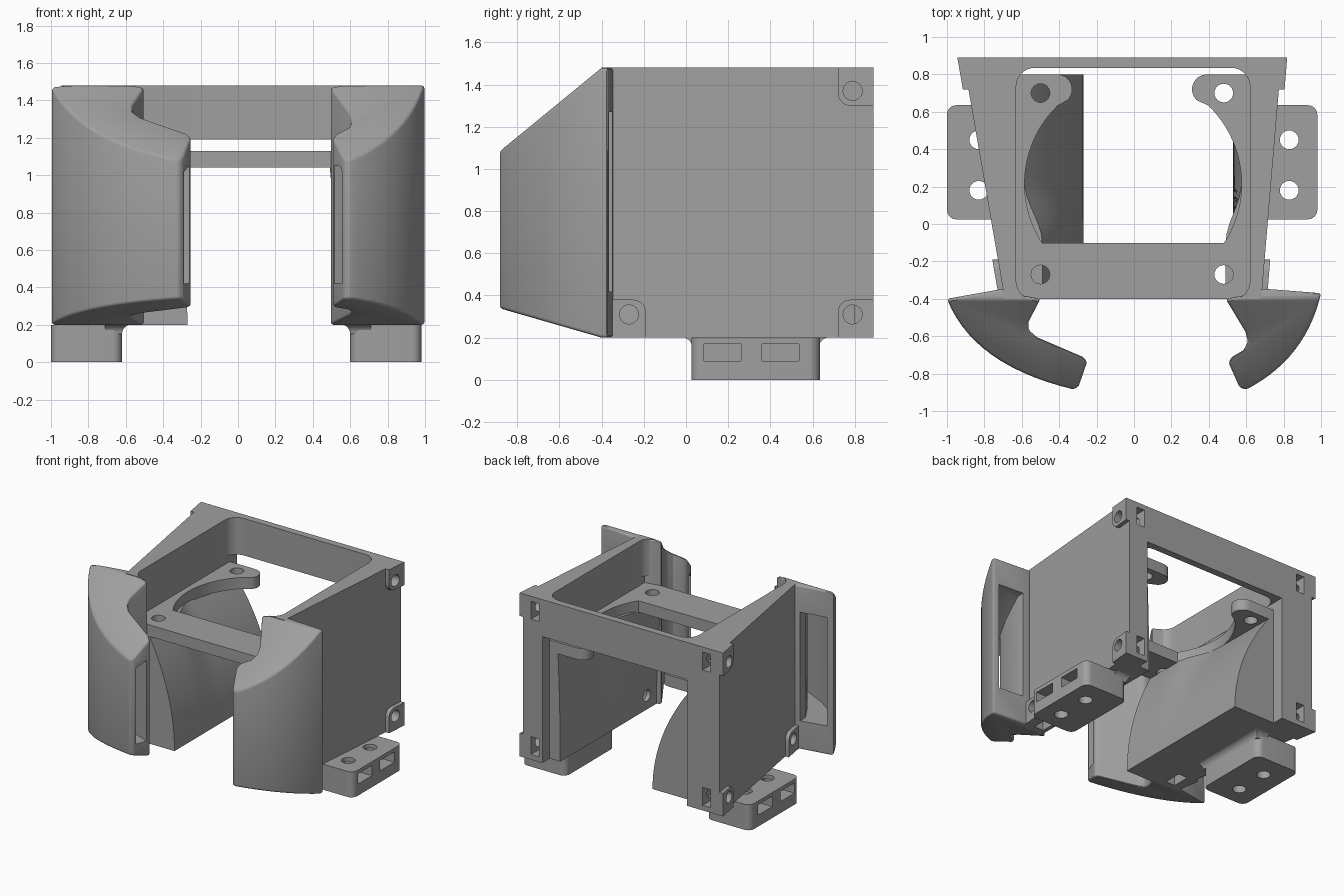
import bpy, bmesh, math
from mathutils import Vector, Matrix

if "Cube" in bpy.data.objects:
    bpy.data.objects.remove(bpy.data.objects["Cube"])

grey = bpy.data.materials.new("plain grey")
grey.diffuse_color = (0.35, 0.35, 0.35, 1)
grey.use_nodes = True
grey.node_tree.nodes["Principled BSDF"].inputs["Base Color"].default_value = grey.diffuse_color


def finish(name, bm):
    bmesh.ops.recalc_face_normals(bm, faces=bm.faces)
    me = bpy.data.meshes.new(name)
    bm.to_mesh(me)
    bm.free()
    me.materials.append(grey)
    ob = bpy.data.objects.new(name, me)
    bpy.context.collection.objects.link(ob)
    return ob


def prism(name, pts, zb, zt, crease=None, warp=None):
    """Extrude a plan outline; zb and zt may be functions of y."""
    bm = bmesh.new()
    face = bm.faces.new([bm.verts.new((x, y, 0)) for x, y in pts])
    new = bmesh.ops.extrude_face_region(bm, geom=[face])["geom"]
    for v in new:
        if isinstance(v, bmesh.types.BMVert):
            v.co.z = 1
    if crease is not None:
        bmesh.ops.bisect_plane(bm, geom=bm.verts[:] + bm.edges[:] + bm.faces[:], dist=1e-4,
                               plane_co=(0, crease, 0), plane_no=(0, 1, 0))
    for v in bm.verts:
        f = zt if v.co.z > 0.5 else zb
        v.co.z = f(v.co.y) if callable(f) else f
        if warp:
            v.co = warp(v.co)
    return finish(name, bm)


def box(name, x0, x1, y0, y1, z0, z1):
    return prism(name, [(x0, y0), (x1, y0), (x1, y1), (x0, y1)], z0, z1)


def arc(cx, cy, r, a0, a1, n=8):
    return [(cx + r * math.cos(math.radians(a0 + (a1 - a0) * i / n)),
             cy + r * math.sin(math.radians(a0 + (a1 - a0) * i / n))) for i in range(n + 1)]


def round_rect(x0, x1, y0, y1, r):
    return (arc(x1 - r, y1 - r, r, 0, 90) + arc(x0 + r, y1 - r, r, 90, 180)
            + arc(x0 + r, y0 + r, r, 180, 270) + arc(x1 - r, y0 + r, r, 270, 360))


def bezier(a, c, b, n=14):
    a, b, c = Vector(a), Vector(b), Vector(c)
    return [tuple(a * (1 - t) ** 2 + c * 2 * t * (1 - t) + b * t * t)
            for t in [i / n for i in range(n + 1)]]


def apply(ob, mod):
    bpy.context.view_layer.objects.active = ob
    bpy.ops.object.modifier_apply(modifier=mod.name)


def cut(targets, cutters):
    for c in cutters:
        for ob in targets:
            m = ob.modifiers.new("cut", "BOOLEAN")
            m.operation, m.solver, m.object = "DIFFERENCE", "EXACT", c
            apply(ob, m)
        bpy.data.objects.remove(c)


def hole(x, y, z0, z1, r=0.05):
    return prism("cutter", arc(x, y, r, 0, 345, 23), z0, z1)


def wall_x(s, y):
    return 0.685 + (y + 0.35) * 0.084 if s > 0 else -0.70 - (y + 0.35) * 0.173


# main frame: tapered side walls joined by the back beam
frame = prism("frame", [(-0.9145, 0.89), (0.789, 0.89), (0.685, -0.35), (0.68, -0.4),
                        (-0.69, -0.4), (-0.70, -0.35)], 0.2, 1.48)
cut([frame], [prism("cutter", round_rect(-0.63, 0.62, -0.405, 0.835, 0.1), 1.1, 1.6),
              box("cutter", -0.632, 0.622, -0.6, 1.0, 0.1, 1.19)])

# fan shelf with round opening, front bar and two rear tabs
shelf_pts = ([(-0.64, -0.4), (0.63, -0.4), (0.63, 0.8)] + arc(0.39, 0.72, 0.08, 90, 225)
             + arc(-0.005, 0.215, 0.58, 46, -33, 24) + arc(-0.005, 0.215, 0.58, 213, 134, 24)
             + arc(-0.41, 0.72, 0.08, -45, 90) + [(-0.64, 0.8)])
shelf = prism("fan_shelf", shelf_pts, 1.04, 1.13)
cut([shelf], [hole(x, y, 0.9, 1.3) for x in (-0.5, 0.48) for y in (0.7, -0.27)])


# flared ducts below the shelf, lofted along y
def duct(name, x_wall, x_low, tops):
    bm = bmesh.new()
    rings, n, m = [], 14, 24
    for j in range(m + 1):
        y = -0.4 + 1.2 * j / m
        u = min(max((y + 0.1) / 0.32, 0), 1)
        v = min(max((y - 0.22) / 0.58, 0), 1)
        u, v = u * u * (3 - 2 * u), v * v * (3 - 2 * v)
        top = tops[0] + (tops[1] - tops[0]) * u + (tops[2] - tops[1]) * v
        sec = [(x_wall, 0.2)]
        for i in range(n + 1):
            t = i / n
            sec.append((x_low + (top - x_low) * t * t, 0.2 + 0.85 * t))
        sec.append((x_wall, 1.05))
        rings.append([bm.verts.new((x, y, z)) for x, z in sec])
    k = len(rings[0])
    for a, b in zip(rings, rings[1:]):
        for i in range(k):
            bm.faces.new((a[i], a[(i + 1) % k], b[(i + 1) % k], b[i]))
    bm.faces.new(rings[0])
    bm.faces.new(rings[-1])
    return finish(name, bm)


duct_left = duct("duct_left", -0.65, -0.27, (-0.49, -0.585, -0.59))
duct_right = duct("duct_right", 0.64, 0.53, (0.49, 0.575, 0.55))

for s, side in ((-1, "left"), (1, "right")):
    # screw bosses with one rounded corner, following the wall taper
    for label, y0, y1, z0, z1, dz in (("back_top", 0.72, 0.89, 1.3, 1.48, 1),
                                      ("back_low", 0.72, 0.89, 0.38, 0.2, -1),
                                      ("front_low", -0.19, -0.36, 0.38, 0.2, -1)):
        dy, r = (1 if y1 > y0 else -1), 0.06
        rim = [(y0 + dy * (r - r * math.cos(a)), z0 + dz * (r - r * math.sin(a)))
               for a in [math.pi / 2 * i / 6 for i in range(7)]]
        boss = prism("boss_%s_%s" % (label, side), rim + [(y1, z0), (y1, z1), (y0, z1)],
                     -0.02, 0.03, warp=lambda c: Vector((wall_x(s, c.x) + s * c.z, c.x, c.y)))
        cy, cz = (0.79 if dy > 0 else -0.27), (1.37 if dz > 0 else 0.31)
        xw = wall_x(s, cy)
        depth = 0.3 if (s > 0 and dy < 0) else 0.15
        screw = prism("cutter", arc(cy, cz, 0.045, 0, 345, 23), -depth, 0.1,
                      warp=lambda c: Vector((xw + s * c.z, c.x, c.y)))
        cut([frame, boss] + ([duct_right] if depth > 0.2 else []), [screw])
        # nut pockets: from the back face, or from below at the front
        if dy > 0:
            xs = sorted((xw - s * 0.06, xw - s * 0.13))
            cut([frame], [box("cutter", xs[0], xs[1], 0.72, 1.0, cz - 0.07, cz + 0.07)])
        else:
            xs = sorted((xw - s * 0.05, xw - s * 0.13))
            cut([frame, duct_left if s < 0 else duct_right],
                [box("cutter", xs[0], xs[1], -0.34, -0.2, 0.1, 0.38)])

    # mounting foot with bolt holes and nut slots
    xi, xo = (0.6, 0.98) if s > 0 else (-0.62, -1.0)
    foot = prism("foot_" + side, round_rect(min(xi, xo), max(xi, xo), 0.025, 0.635, 0.05), 0, 0.2)
    cut([foot], [hole(s * 0.83, y, -0.1, 0.3) for y in (0.18, 0.45)])
    xs = sorted((s * 0.74, s * 1.1))
    cut([foot], [box("cutter", xs[0], xs[1], y, y + 0.175, 0.09, 0.17) for y in (0.085, 0.36)])

    # fillet between foot and wall
    bm = bmesh.new()
    rings = []
    for i in range(7):
        a = math.pi / 2 * i / 6
        o, z = 0.05 * (1 - math.cos(a)), 0.15 + 0.052 * math.sin(a)
        xa, xb = xi - s * o, s * 0.71
        rings.append([bm.verts.new(p) for p in ((xa, 0.03 - o, z), (xb, 0.03 - o, z),
                                                (xb, 0.63 + o, z), (xa, 0.63 + o, z))])
    for a, b in zip(rings, rings[1:]):
        for i in range(4):
            bm.faces.new((a[i], a[(i + 1) % 4], b[(i + 1) % 4], b[i]))
    bm.faces.new(rings[0])
    bm.faces.new(rings[-1])
    finish("foot_fillet_" + side, bm)

# curved front wings: plan outline and the air channel inside
wings = {
    "left": (bezier((-1, -0.4), (-0.86, -0.757), (-0.32, -0.885))
             + [(-0.295, -0.865), (-0.25, -0.735), (-0.275, -0.71), (-0.52, -0.605),
                (-0.565, -0.565), (-0.565, -0.525), (-0.5, -0.40), (-0.66, -0.37), (-0.69, -0.345)],
             [(-0.95, -0.2), (-0.95, -0.42), (-0.86, -0.58), (-0.68, -0.70), (-0.5, -0.79),
              (-0.3, -0.845), (-0.15, -0.885), (-0.15, -0.81), (-0.3, -0.745), (-0.55, -0.645),
              (-0.66, -0.56), (-0.74, -0.42), (-0.74, -0.2)]),
    "right": (bezier((1, -0.37), (0.92, -0.72), (0.6, -0.885))
              + [(0.565, -0.875), (0.505, -0.74), (0.525, -0.71), (0.585, -0.675),
                 (0.61, -0.63), (0.595, -0.575), (0.49, -0.40), (0.65, -0.37), (0.68, -0.345)],
              [(0.95, -0.2), (0.95, -0.45), (0.87, -0.61), (0.75, -0.74), (0.6, -0.835),
               (0.4, -0.92), (0.4, -0.81), (0.6, -0.735), (0.67, -0.69), (0.71, -0.58),
               (0.74, -0.42), (0.74, -0.2)]),
}
for side, (outline, channel) in wings.items():
    wing = prism("wing_" + side, outline, lambda y: 0.2 + 0.288 * max(0, -0.4 - y),
                 lambda y: 1.48 - 0.82 * max(0, -0.4 - y), crease=-0.4)
    bev = wing.modifiers.new("soft edges", "BEVEL")
    bev.width, bev.segments, bev.limit_method, bev.angle_limit = 0.015, 3, "ANGLE", math.radians(35)
    apply(wing, bev)
    cut([wing], [prism("cutter", channel, 0.42,
                       lambda y: 1.27 - 0.6 * min(max(0, -0.4 - y), 0.42), crease=-0.4)])

# smooth curves, keep sharp edges
for ob in bpy.data.objects:
    ob.select_set(True)
bpy.context.view_layer.objects.active = frame
bpy.ops.object.shade_smooth_by_angle(angle=math.radians(30))
